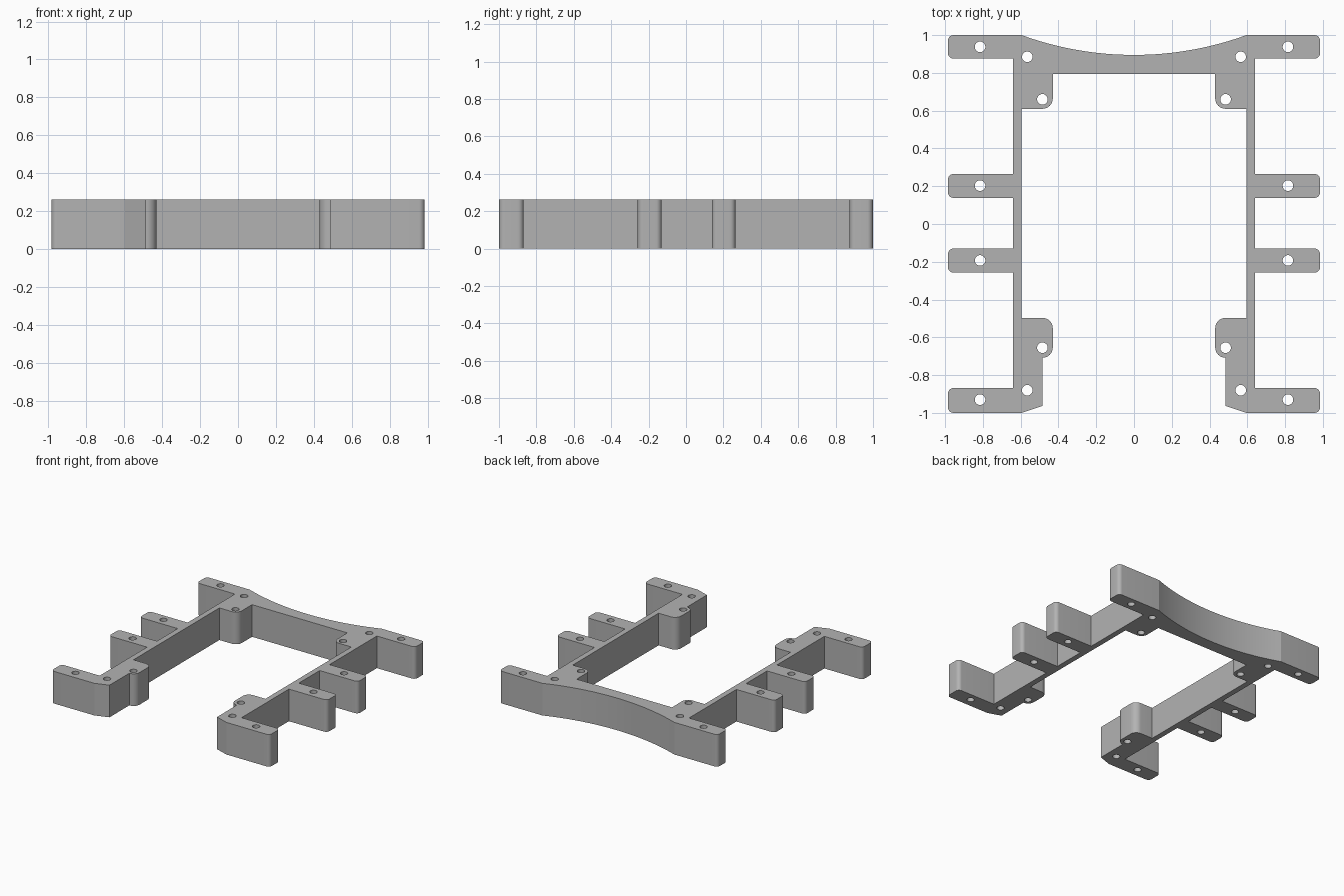
import bpy, bmesh, math
from mathutils import Vector

HEIGHT = 0.262
ARM_R, PAD_R, HOLE_R = 0.03, 0.054, 0.028
ARM_END, RAIL_OUT, RAIL_IN, PAD_IN, FOOT_IN = 0.985, 0.64, 0.595, 0.43, 0.485

if "Cube" in bpy.data.objects:
    bpy.data.objects.remove(bpy.data.objects["Cube"])

grey = bpy.data.materials.new("grey")
grey.use_nodes = True
colour = (0.45, 0.45, 0.45, 1)
grey.diffuse_color = colour
grey.node_tree.nodes["Principled BSDF"].inputs["Base Color"].default_value = colour


def rounded(corners, steps=8):
    """Turn (x, y, radius) right-angled corners into points with fillets."""
    pts = []
    for i, (x, y, r) in enumerate(corners):
        p = Vector((x, y))
        if not r:
            pts.append(p)
            continue
        a = (Vector(corners[i - 1][:2]) - p).normalized() * r
        b = (Vector(corners[i + 1][:2]) - p).normalized() * r
        for s in range(steps + 1):
            t = math.pi / 2 * s / steps
            pts.append(p + a * (1 - math.sin(t)) + b * (1 - math.cos(t)))
    return pts


def arm(top, bottom):
    return [(ARM_END, top, ARM_R), (ARM_END, bottom, ARM_R)]


# Left half of the outline: arms down the outside, pads back up the inside
half = [(RAIL_IN, 1.0, 0)] + arm(1.0, 0.875)
for top, bottom, above in ((0.265, 0.138, 0.875), (-0.13, -0.258, 0.138), (-0.868, -1.0, -0.258)):
    half += [(RAIL_OUT, above, 0), (RAIL_OUT, top, 0)] + arm(top, bottom)
half += [(RAIL_IN, -1.0, 0), (FOOT_IN, -0.963, 0), (FOOT_IN, -0.708, 0),
         (PAD_IN, -0.708, PAD_R), (PAD_IN, -0.497, PAD_R), (RAIL_IN, -0.497, 0),
         (RAIL_IN, 0.61, 0), (PAD_IN, 0.61, PAD_R), (PAD_IN, 0.795, 0)]
left = rounded(half)
right = [Vector((-p.x, p.y)) for p in reversed(left)]

# Shallow arc across the back bar
sag = 0.105
radius = (RAIL_IN ** 2 + sag ** 2) / (2 * sag)
spread = math.asin(RAIL_IN / radius)
arc = []
for i in range(1, 32):
    a = spread * (2 * i / 32 - 1)
    arc.append(Vector((radius * math.sin(a), 1 - sag + radius * (1 - math.cos(a)))))

# Screw holes, mirrored on both sides
holes = [(0.815, 0.938), (0.815, 0.203), (0.815, -0.193), (0.815, -0.93),
         (0.565, 0.885), (0.485, 0.66), (0.485, -0.655), (0.565, -0.88)]
loops = [left + right + arc]
for x, y in holes:
    for side in (1, -1):
        loops.append([Vector((side * x + HOLE_R * math.cos(a), y + HOLE_R * math.sin(a)))
                      for a in (math.tau * k / 32 for k in range(32))])

# Extruded frame from the filled profile
curve = bpy.data.curves.new("bracket_frame", "CURVE")
curve.dimensions = "2D"
curve.fill_mode = "BOTH"
curve.extrude = HEIGHT / 2
for pts in loops:
    spline = curve.splines.new("POLY")
    spline.points.add(len(pts) - 1)
    for point, p in zip(spline.points, pts):
        point.co = (p.x, p.y, 0, 1)
    spline.use_cyclic_u = True
curve.materials.append(grey)
frame = bpy.data.objects.new("bracket_frame", curve)
bpy.context.collection.objects.link(frame)
frame.location.z = HEIGHT / 2
for ob in bpy.context.selected_objects:
    ob.select_set(False)
frame.select_set(True)
bpy.context.view_layer.objects.active = frame
bpy.ops.object.convert(target="MESH")

# Weld the caps to the walls and smooth only the curved walls
frame = bpy.context.object
bm = bmesh.new()
bm.from_mesh(frame.data)
bmesh.ops.remove_doubles(bm, verts=bm.verts, dist=0.0001)
bmesh.ops.recalc_face_normals(bm, faces=bm.faces)
bm.to_mesh(frame.data)
bm.free()
bpy.ops.object.shade_smooth_by_angle(angle=math.radians(15))
